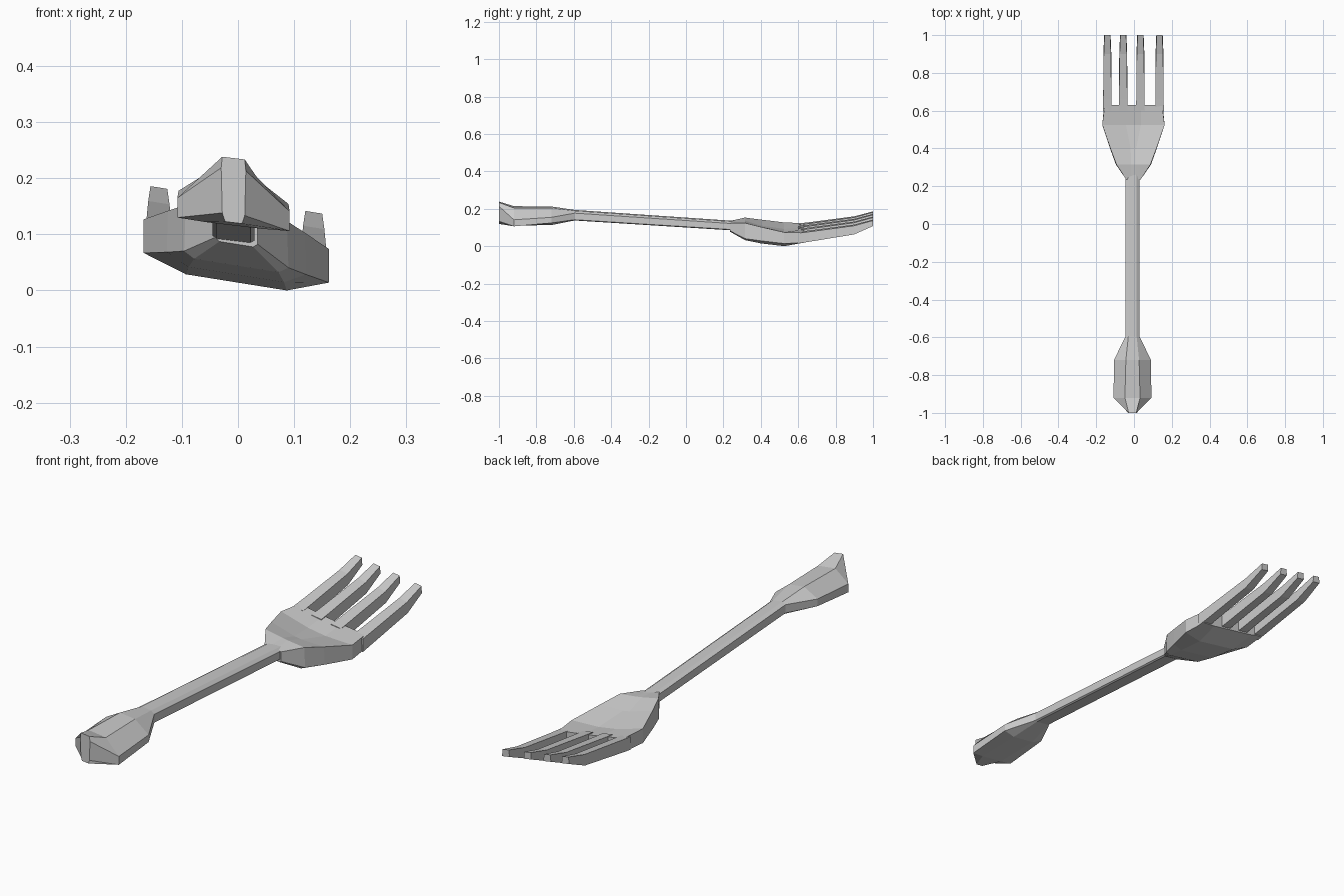
import bpy, bmesh

TILT = 0.16  # the whole fork leans slightly, left side higher


def loft(name, rows, tilt=TILT, shift=0.0):
    """Loft mirrored half sections; each row is (y, [(half_x, z), ...]) from bottom to top."""
    bm = bmesh.new()
    rings = []
    for y, half in rows:
        pts = half + [(-x, z) for x, z in reversed(half)]
        rings.append([bm.verts.new((x + shift, y, z - tilt * (x + shift))) for x, z in pts])
    n = len(rings[0])
    for a, b in zip(rings, rings[1:]):
        for i in range(n):
            j = (i + 1) % n
            bm.faces.new((a[i], a[j], b[j], b[i]))
    bm.faces.new(rings[0])
    bm.faces.new(rings[-1])
    bmesh.ops.recalc_face_normals(bm, faces=bm.faces)
    mesh = bpy.data.meshes.new(name)
    bm.to_mesh(mesh)
    bm.free()
    obj = bpy.data.objects.new(name, mesh)
    bpy.context.collection.objects.link(obj)
    return obj


# Handle: flared grip, then slim straight shaft reaching into the head
loft("handle", [
    (-1.0, [(0.015, 0.12), (0.02, 0.135), (0.022, 0.215), (0.02, 0.235)]),
    (-0.92, [(0.05, 0.115), (0.10, 0.117), (0.10, 0.152), (0.04, 0.208)]),
    (-0.72, [(0.05, 0.118), (0.098, 0.135), (0.098, 0.165), (0.035, 0.207)]),
    (-0.595, [(0.03, 0.14), (0.037, 0.145), (0.037, 0.18), (0.022, 0.19)]),
    (0.28, [(0.03, 0.085), (0.037, 0.09), (0.037, 0.122), (0.022, 0.13)]),
], tilt=0.12, shift=-0.008)

# Head: spreads out from the neck, dished on top
loft("head", [
    (0.235, [(0.03, 0.082), (0.038, 0.088), (0.038, 0.128), (0.015, 0.13)]),
    (0.315, [(0.075, 0.044), (0.093, 0.055), (0.09, 0.138), (0.012, 0.135)]),
    (0.40, [(0.085, 0.028), (0.124, 0.048), (0.122, 0.122), (0.015, 0.108)]),
    (0.525, [(0.09, 0.014), (0.165, 0.04), (0.165, 0.10), (0.04, 0.085)]),
    (0.63, [(0.10, 0.038), (0.155, 0.043), (0.152, 0.098), (0.04, 0.095)]),
], shift=-0.003)

# Tines: four curved prongs, thinning toward the tips
for i, x in enumerate((-0.141, -0.057, 0.034, 0.135)):
    loft(f"tine_{i + 1}", [
        (0.60, [(0.023, 0.04), (0.023, 0.095)]),
        (0.66, [(0.022, 0.049), (0.022, 0.102)]),
        (0.90, [(0.021, 0.088), (0.019, 0.134)]),
        (1.0, [(0.017, 0.132), (0.015, 0.161)]),
    ], shift=x)
